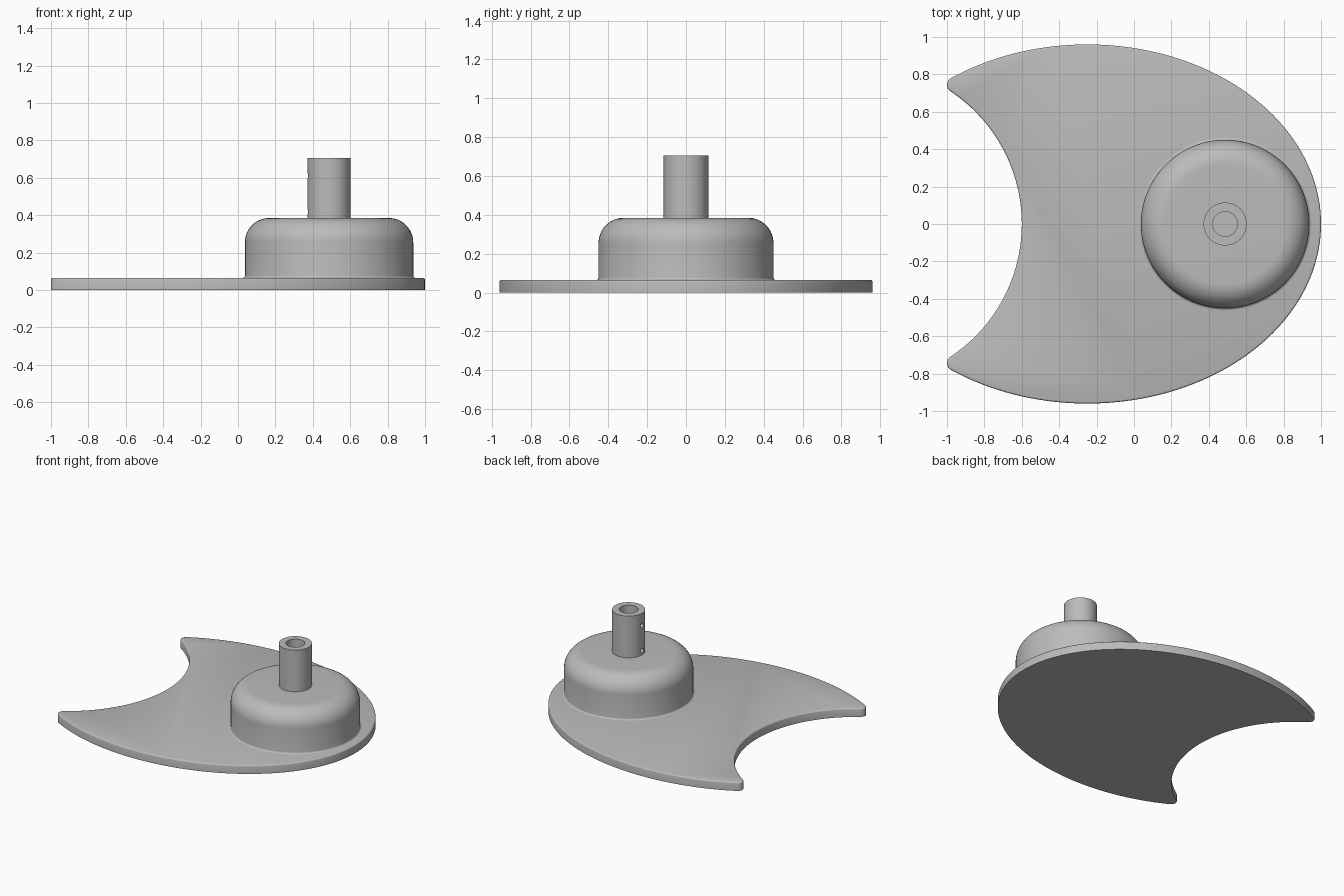
import bpy, bmesh
from math import sin, cos, pi, atan2, radians, sqrt

if "Cube" in bpy.data.objects:
    bpy.data.objects.remove(bpy.data.objects["Cube"])

grey = bpy.data.materials.new("plain grey")
grey.use_nodes = True
grey.diffuse_color = (0.5, 0.5, 0.5, 1)
grey.node_tree.nodes["Principled BSDF"].inputs["Base Color"].default_value = (0.5, 0.5, 0.5, 1)

PLATE_TOP, HUB_TOP, POST_TOP = 0.065, 0.385, 0.705
HUB_X, HUB_R, POST_R, BORE_R = 0.487, 0.45, 0.115, 0.066


def finish(bm, name, x=0.0):
    bmesh.ops.recalc_face_normals(bm, faces=bm.faces)
    mesh = bpy.data.meshes.new(name)
    bm.to_mesh(mesh)
    bm.free()
    mesh.materials.append(grey)
    ob = bpy.data.objects.new(name, mesh)
    ob.location.x = x
    bpy.context.collection.objects.link(ob)
    return ob


def smooth(ob):
    bpy.ops.object.select_all(action='DESELECT')
    ob.select_set(True)
    bpy.context.view_layer.objects.active = ob
    bpy.ops.object.shade_smooth_by_angle(angle=radians(32))


def arc(cx, cy, rx, ry, a0, a1, n):
    """Points on an elliptical arc from angle a0 to a1."""
    steps = [a0 + (a1 - a0) * i / n for i in range(n + 1)]
    return [(cx + rx * cos(a), cy + ry * sin(a)) for a in steps]


def lathe(name, profile, x, steps=96):
    """Spin an (r, z) profile around the vertical axis."""
    bm = bmesh.new()
    verts = [bm.verts.new((r, 0, z)) for r, z in profile]
    edges = [bm.edges.new(pair) for pair in zip(verts, verts[1:])]
    bmesh.ops.spin(bm, geom=verts + edges, cent=(0, 0, 0), axis=(0, 0, 1),
                   angle=2 * pi, steps=steps, use_duplicate=False)
    bmesh.ops.remove_doubles(bm, verts=bm.verts, dist=1e-5)
    return finish(bm, name, x)


# Crescent base plate: elliptical outside, rounded tip, circular bite
ECX, EA, EB, TIP_R = -0.25, 1.25, 0.96, 0.04
BITE_R = 0.85
BITE_X = -0.6 - BITE_R
t = atan2(sqrt(1 - (0.73 / EA) ** 2), -0.73 / EA)
px, py = ECX + EA * cos(t), EB * sin(t)
nrm = atan2(sin(t) / EB, cos(t) / EA)
tx, ty = px - TIP_R * cos(nrm), py - TIP_R * sin(nrm)
bite = atan2(ty, tx - BITE_X)

half = arc(ECX, 0, EA, EB, 0, t, 64)
half += arc(tx, ty, TIP_R, TIP_R, nrm, pi + bite, 12)[1:]
half += arc(BITE_X, 0, BITE_R, BITE_R, bite, 0, 32)[1:]
outline = half + [(x, -y) for x, y in reversed(half[1:-1])]

bm = bmesh.new()
base = bm.faces.new([bm.verts.new((x, y, 0)) for x, y in outline])
ext = bmesh.ops.extrude_face_region(bm, geom=[base], use_keep_orig=True)["geom"]
top = [v for v in ext if isinstance(v, bmesh.types.BMVert)]
bmesh.ops.translate(bm, verts=top, vec=(0, 0, PLATE_TOP))
rim = [e for e in bm.edges if all(v.co.z > 0.01 for v in e.verts)]
bmesh.ops.bevel(bm, geom=rim, offset=0.01, segments=3, profile=0.5, affect='EDGES')
smooth(finish(bm, "base_plate"))

# Round hub with a soft shoulder and a small fillet at its foot
F = 0.13
profile = [(0, PLATE_TOP - 0.01), (HUB_R + 0.012, PLATE_TOP - 0.01)]
profile += arc(HUB_R + 0.012, PLATE_TOP + 0.012, 0.012, 0.012, -pi / 2, -pi, 4)
profile += arc(HUB_R - F, HUB_TOP - F, F, F, 0, pi / 2, 14)
profile += [(0, HUB_TOP)]
smooth(lathe("hub", profile, HUB_X))

# Hollow post
post = lathe("post", [(0, HUB_TOP - 0.02), (POST_R, HUB_TOP - 0.02), (POST_R, POST_TOP),
                      (BORE_R, POST_TOP), (BORE_R, HUB_TOP), (0, HUB_TOP)], HUB_X, 64)

# Two small screw holes through the post wall
bpy.context.view_layer.objects.active = post
for z in (0.42, 0.61):
    bpy.ops.mesh.primitive_cylinder_add(vertices=20, radius=0.018, depth=0.1,
                                        location=(HUB_X - 0.09, 0, z),
                                        rotation=(0, pi / 2, 0))
    cutter = bpy.context.object
    cutter.name = "screw_hole_cutter"
    cutter.hide_render = True
    cutter.data.materials.append(grey)
    mod = post.modifiers.new("screw_hole", 'BOOLEAN')
    mod.operation = 'DIFFERENCE'
    mod.solver = 'EXACT'
    mod.object = cutter
    bpy.context.view_layer.objects.active = post
    bpy.ops.object.modifier_apply(modifier=mod.name)
    bpy.data.objects.remove(cutter)
smooth(post)
